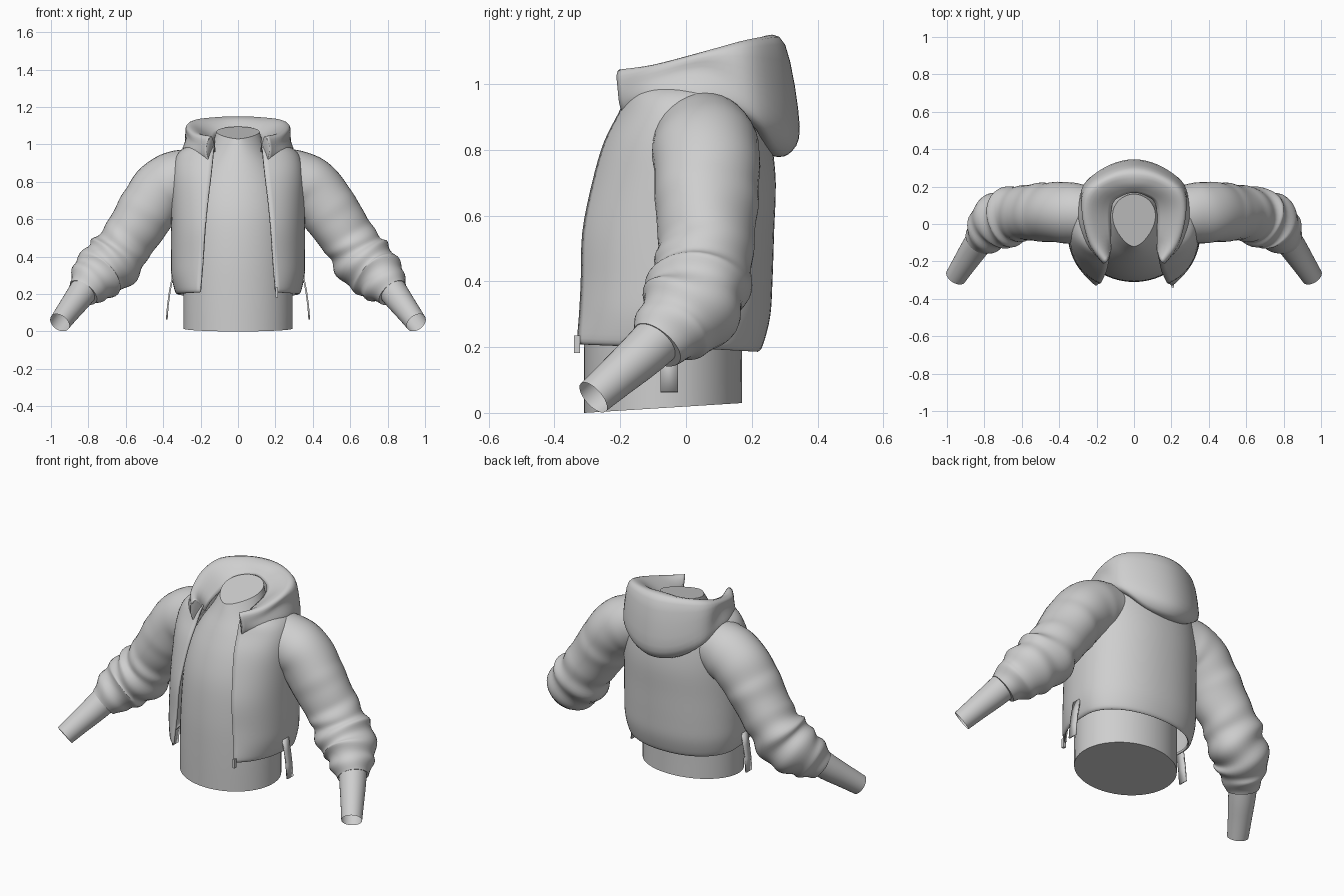
import bpy, bmesh, math
from mathutils import Vector

if "Cube" in bpy.data.objects:
    bpy.data.objects.remove(bpy.data.objects["Cube"])

mat = bpy.data.materials.new("light grey cloth")
mat.diffuse_color = (0.62, 0.62, 0.62, 1)
mat.use_nodes = True
mat.node_tree.nodes["Principled BSDF"].inputs["Base Color"].default_value = mat.diffuse_color


def spline(keys, steps):
    """Catmull-Rom resampling of equal-length tuples."""
    out, n = [], len(keys)
    for i in range(n - 1):
        p0, p1, p2, p3 = keys[max(i - 1, 0)], keys[i], keys[i + 1], keys[min(i + 2, n - 1)]
        for s in range(steps):
            t = s / steps
            out.append(tuple(
                0.5 * (2 * b + (c - a) * t + (2 * a - 5 * b + 4 * c - d) * t * t
                       + (3 * b - a - 3 * c + d) * t ** 3)
                for a, b, c, d in zip(p0, p1, p2, p3)))
    out.append(tuple(keys[-1]))
    return out


def loft(name, rows, closed=True, caps=(False, False), thickness=0, angle=50):
    """Skin a list of equally long point rows."""
    bm = bmesh.new()
    vs = [[bm.verts.new(p) for p in row] for row in rows]
    n = len(rows[0])
    for r0, r1 in zip(vs, vs[1:]):
        for j in range(n if closed else n - 1):
            k = (j + 1) % n
            bm.faces.new((r0[j], r0[k], r1[k], r1[j]))
    if caps[0]:
        bm.faces.new(vs[0][::-1])
    if caps[1]:
        bm.faces.new(vs[-1])
    bmesh.ops.recalc_face_normals(bm, faces=bm.faces)
    me = bpy.data.meshes.new(name)
    bm.to_mesh(me)
    bm.free()
    me.materials.append(mat)
    ob = bpy.data.objects.new(name, me)
    bpy.context.collection.objects.link(ob)
    bpy.ops.object.select_all(action='DESELECT')
    ob.select_set(True)
    bpy.context.view_layer.objects.active = ob
    bpy.ops.object.shade_smooth_by_angle(angle=math.radians(angle))
    if thickness:
        m = ob.modifiers.new("cloth", 'SOLIDIFY')
        m.thickness = thickness
        m.offset = 0
    return ob


# Inner body: z at front, z at back, half width, front y, back y, front taper
body_keys = [(0, .03, .292, -.31, .17, 0), (.2, .2, .292, -.31, .17, 0), (.4, .4, .288, -.305, .175, 0),
             (.6, .6, .28, -.285, .18, 0), (.75, .75, .26, -.245, .19, 0), (.87, .88, .21, -.195, .19, 0),
             (.96, .98, .155, -.15, .175, .1), (1.03, 1.095, .125, -.12, .16, .4)]
rows = []
for zf, zb, a, yf, yb, k in spline(body_keys, 4):
    row = []
    for i in range(48):
        t = math.tau * i / 48
        f = (1 - math.cos(t)) / 2
        row.append((a * math.sin(t) * (1 - k * (1 - f) ** 2), yf + (yb - yf) * f, zf + (zb - zf) * f))
    rows.append(row)
loft("inner_body", rows, caps=(True, True))

# Jacket shell, open at the front: z, half width, front edge y, back y, opening half width
shell_keys = [(.205, .318, -.32, .215, .2), (.22, .332, -.326, .228, .2), (.3, .35, -.32, .25, .193),
              (.4, .353, -.315, .257, .185),
              (.55, .352, -.31, .262, .175), (.7, .352, -.28, .267, .16), (.82, .35, -.245, .255, .145),
              (.91, .335, -.2, .235, .135), (.965, .3, -.175, .2, .13), (1.0, .23, -.15, .165, .125)]
P = .85
rows = []
for z, a, yf, yb, xo in spline(shell_keys, 4):
    t0 = math.asin((xo / a) ** (1 / P))
    bf = -yf / math.cos(t0) ** P
    row = []
    for i in range(65):
        t = t0 + (math.tau - 2 * t0) * i / 64
        s, c = math.sin(t), math.cos(t)
        e = P if c > 0 else .94
        x = a * math.copysign(abs(s) ** e, s)
        y = -(bf if c > 0 else yb) * math.copysign(abs(c) ** e, c)
        low = max(0, 1 - (z - .205) / .2)
        row.append((x, y, z + low * (.012 * (1 + c) - .014)))
    rows.append(row)
loft("jacket_shell", rows, closed=False, thickness=.012)

# Hood: cross-sections from the front end round to the middle of the back
hood_keys = [
    [(.155, -.19, .91), (.163, -.2, .94), (.168, -.205, .98), (.157, -.208, 1.03), (.14, -.19, 1.035), (.125, -.14, .96)],
    [(.25, -.09, .95), (.253, -.1, .97), (.24, -.1, 1.01), (.232, -.1, 1.05), (.195, -.09, 1.05), (.125, -.07, 1.0)],
    [(.295, .06, .96), (.292, .06, .98), (.272, .06, 1.04), (.272, .06, 1.09), (.225, .06, 1.09), (.125, .05, 1.03)],
    [(.23, .2, .88), (.26, .21, .9), (.268, .2, .97), (.25, .185, 1.11), (.2, .155, 1.12), (.11, .12, 1.06)],
    [(.12, .24, .81), (.14, .275, .815), (.15, .302, .89), (.13, .268, 1.118), (.11, .21, 1.13), (.06, .155, 1.08)],
    [(0, .255, .785), (0, .31, .79), (0, .342, .87), (0, .298, 1.118), (0, .225, 1.138), (0, .17, 1.09)]]
stations = hood_keys + [[(-x, y, z) for x, y, z in s] for s in hood_keys[-2::-1]]
flat = spline([tuple(c for p in s for c in p) for s in stations], 5)
rows = [spline([f[i:i + 3] for i in range(0, 18, 3)], 4) for f in flat]
loft("hood", rows, closed=False, thickness=.008, angle=60)
for side, row in (("right", rows[0]), ("left", rows[-1])):
    loft("hood_end_" + side, [row[:11], row[:9:-1]], closed=False)


def tube(name, keys, steps, folds=False, sides=36):
    """Round tube along x, y, z, radius keys, optionally creased like cloth."""
    pts = spline(keys, steps)
    rows = []
    for i, (x, y, z, r) in enumerate(pts):
        a, b = pts[max(i - 1, 0)], pts[min(i + 1, len(pts) - 1)]
        t = Vector((b[0] - a[0], b[1] - a[1], b[2] - a[2])).normalized()
        u = Vector((0, 1, 0)).cross(t).normalized()
        v = t.cross(u)
        q = i / (len(pts) - 1)
        row = []
        for j in range(sides):
            w = math.tau * j / sides
            k = r
            if folds:
                # deep slanted folds near the cuff, a soft seam at the upper arm
                amt = .045 * max(0, min(1, (q - .48) / .15)) * min(1, (1 - q) / .1) + .006
                k *= 1 + amt * (math.sin(q * 50 + 1.8 * math.sin(w + .6))
                                + .5 * math.sin(q * 31 + 2 * w))
                k *= 1 + .02 * math.sin(3 * w + q * 9) * min(1, q * 3)
                k *= 1 + .03 * math.exp(-((q - .36) / .04) ** 2)
            row.append(Vector((x, y, z)) + k * (u * math.cos(w) + v * math.sin(w)))
        rows.append(row)
    return loft(name, rows, caps=(folds, folds))


sleeve_keys = [(.2, .055, .835, .142), (.31, .058, .81, .16), (.4, .062, .76, .163), (.475, .06, .665, .155),
               (.54, .06, .565, .15), (.605, .058, .47, .145), (.665, .04, .382, .155), (.738, .005, .31, .147),
               (.785, -.045, .258, .12), (.828, -.09, .206, .086)]
arm_keys = [(.79, -.04, .27, .08), (.85, -.125, .185, .073), (.905, -.208, .112, .064), (.953, -.282, .047, .057)]

for side, s in (("right", 1), ("left", -1)):
    def flip(keys):
        return [(s * k[0],) + k[1:] for k in keys]
    # Sleeve with folds, open-ended forearm below it
    tube("sleeve_" + side, flip(sleeve_keys), 8, folds=True)
    tube("forearm_" + side, flip(arm_keys), 3, sides=32)
    # Hanging side strap
    strap = [[(s * x, y, z) for y in (-.078, -.025)]
             for x, z in ((.35, .29), (.364, .22), (.375, .14), (.381, .063))]
    loft("side_strap_" + side, strap, closed=False, thickness=.009)

# Zip tab below the front edge
loft("zip_tab", [[(.2, -.34, z), (.215, -.34, z), (.215, -.322, z), (.2, -.322, z)] for z in (.182, .235)],
     caps=(True, True))
